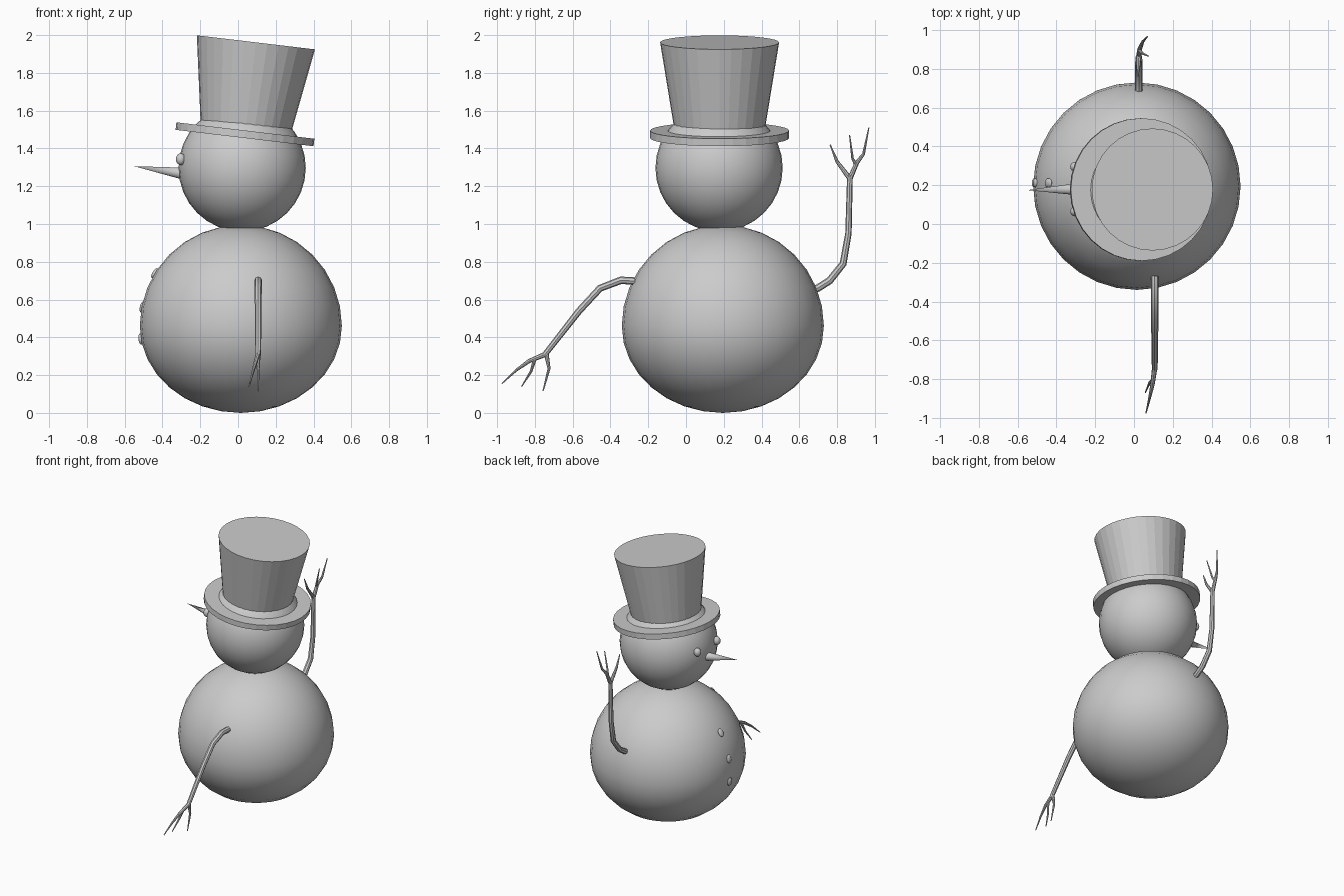
import bpy
from math import radians
from mathutils import Vector


def finish(name, smooth=True):
    ob = bpy.context.object
    ob.name = name
    if smooth:
        bpy.ops.object.shade_smooth_by_angle(angle=radians(40))
    return ob


def ball(name, loc, size, rot_y=0, seg=32, rings=16):
    bpy.ops.mesh.primitive_uv_sphere_add(segments=seg, ring_count=rings, radius=1,
                                         location=loc, rotation=(0, rot_y, 0))
    bpy.context.object.scale = size
    return finish(name)


def cone(name, a, b, r1, r2, seg, smooth=False):
    a, b = Vector(a), Vector(b)
    bpy.ops.mesh.primitive_cone_add(vertices=seg, radius1=r1, radius2=r2,
                                    depth=(b - a).length, location=(a + b) / 2)
    bpy.context.object.rotation_euler = (b - a).to_track_quat('Z', 'Y').to_euler()
    return finish(name, smooth)


def branch(name, paths):
    """Tapered twigs; each path is a list of (x, y, z, radius)."""
    cu = bpy.data.curves.new(name, 'CURVE')
    cu.dimensions = '3D'
    cu.bevel_depth = 1
    cu.bevel_resolution = 2
    cu.use_fill_caps = True
    for pts in paths:
        sp = cu.splines.new('POLY')
        sp.points.add(len(pts) - 1)
        for p, (x, y, z, r) in zip(sp.points, pts):
            p.co = (x, y, z, 1)
            p.radius = r
    ob = bpy.data.objects.new(name, cu)
    bpy.context.collection.objects.link(ob)
    bpy.ops.object.select_all(action='DESELECT')
    bpy.context.view_layer.objects.active = ob
    ob.select_set(True)
    bpy.ops.object.convert(target='MESH')
    finish(name)


# body: round above, squashed below so it sits on the ground
body = ball("body", (0.015, 0.195, 0.46), (0.535, 0.535, 0.535))
for v in body.data.vertices:
    if v.co.z < 0:
        v.co.z *= 0.46 / 0.535

# head
ball("head", (0.022, 0.175, 1.297), (0.337, 0.337, 0.337))

# nose
cone("nose", (-0.27, 0.18, 1.264), (-0.55, 0.175, 1.306), 0.034, 0.0, 16, True)

# eyes
for side in (-1, 1):
    ball("eye", (-0.303, 0.18 + side * 0.115, 1.343), (0.026, 0.026, 0.031), 0, 16, 10)

# buttons, flat against the belly
for x, z, tilt in ((-0.441, 0.74, 32), (-0.508, 0.56, 11), (-0.515, 0.39, -8)):
    ball("button", (x, 0.212, z), (0.012, 0.024, 0.03), radians(tilt), 16, 8)

# hat, tipped to one side
base = Vector((0.037, 0.178, 1.475))
axis = Vector((0.118, 0, 0.993))
cone("hat_brim", base - axis * 0.02, base + axis * 0.02, 0.368, 0.368, 32)
cone("hat_crown", base + axis * 0.015, base + axis * 0.49, 0.238, 0.315, 32)

# raised arm
branch("raised_arm", [
    [(0.025, 0.67, 0.65, 0.02), (0.025, 0.70, 0.662, 0.02), (0.025, 0.76, 0.70, 0.02),
     (0.025, 0.832, 0.79, 0.019), (0.025, 0.86, 0.95, 0.017), (0.025, 0.868, 1.26, 0.015)],
    [(0.025, 0.868, 1.24, 0.014), (0.022, 0.80, 1.33, 0.009), (0.02, 0.763, 1.42, 0.003)],
    [(0.025, 0.868, 1.24, 0.014), (0.03, 0.905, 1.325, 0.012),
     (0.045, 0.94, 1.37, 0.008), (0.07, 0.968, 1.51, 0.003)],
    [(0.028, 0.90, 1.315, 0.011), (0.04, 0.882, 1.345, 0.007), (0.075, 0.866, 1.47, 0.003)],
])

# lowered arm
branch("lowered_arm", [
    [(0.107, -0.27, 0.698, 0.02), (0.107, -0.345, 0.702, 0.02), (0.107, -0.455, 0.66, 0.019),
     (0.107, -0.566, 0.54, 0.018), (0.107, -0.75, 0.305, 0.015)],
    [(0.107, -0.74, 0.312, 0.014), (0.095, -0.83, 0.275, 0.011),
     (0.08, -0.90, 0.225, 0.007), (0.062, -0.975, 0.155, 0.003)],
    [(0.1, -0.80, 0.287, 0.01), (0.08, -0.82, 0.22, 0.007), (0.058, -0.87, 0.14, 0.003)],
    [(0.107, -0.74, 0.315, 0.013), (0.107, -0.725, 0.235, 0.008), (0.107, -0.757, 0.115, 0.003)],
])
